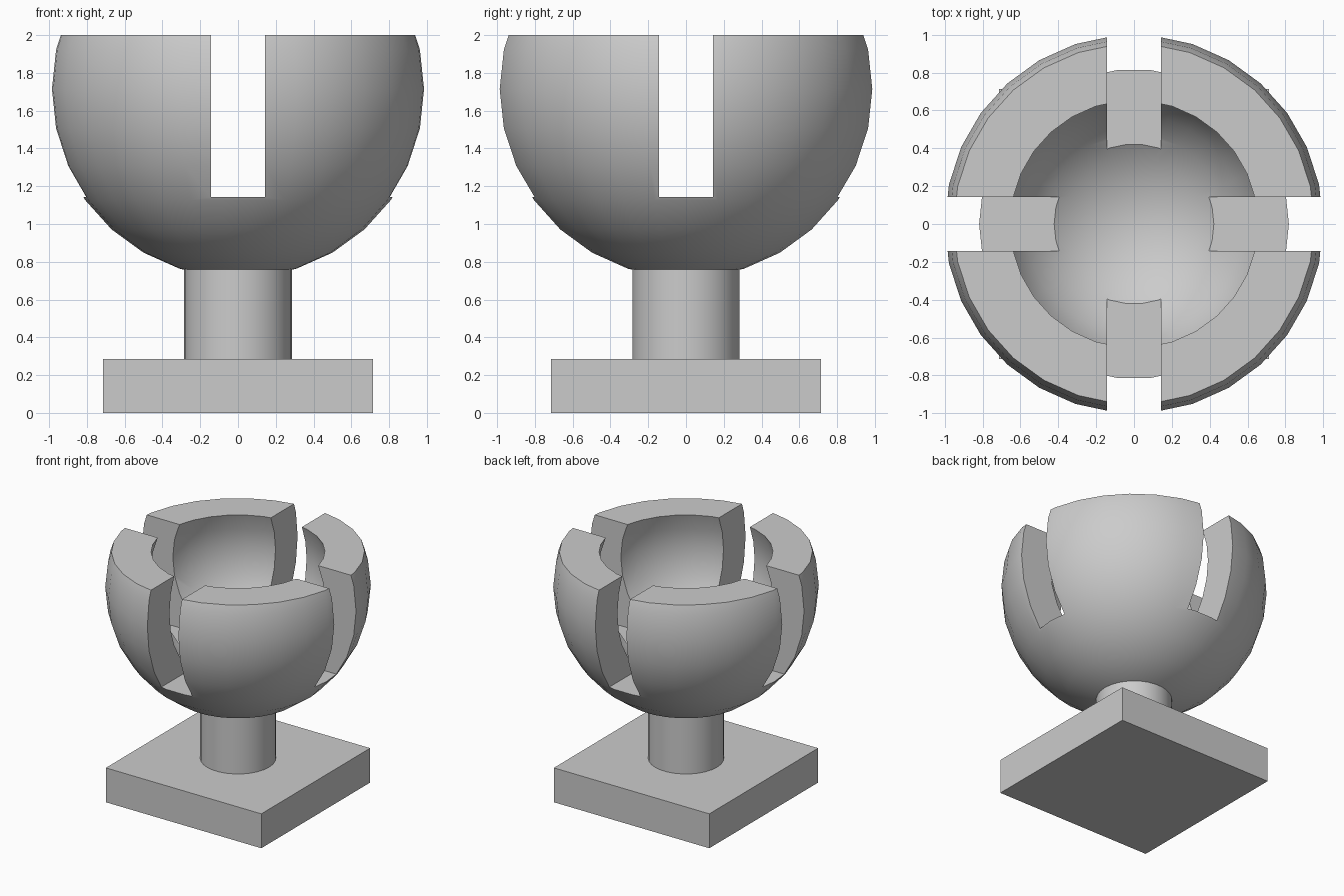
import bpy, bmesh
from math import sin, cos, pi, radians
from mathutils import Matrix

if "Cube" in bpy.data.objects:
    bpy.data.objects.remove(bpy.data.objects["Cube"])

U = 1 / 35          # design unit
SIDES = 30          # facets around every round part
CENTRE = 60 * U     # height of the bowl's sphere centre
RIM = 70 * U

grey = bpy.data.materials.new("plain grey")
grey.use_nodes = True
colour = (0.6, 0.6, 0.6, 1)
grey.diffuse_color = colour
grey.node_tree.nodes["Principled BSDF"].inputs["Base Color"].default_value = colour


def finish(name, bm):
    bmesh.ops.recalc_face_normals(bm, faces=bm.faces)
    mesh = bpy.data.meshes.new(name)
    bm.to_mesh(mesh)
    bm.free()
    mesh.materials.append(grey)
    obj = bpy.data.objects.new(name, mesh)
    bpy.context.collection.objects.link(obj)
    return obj


def box(name, x, y, z0, z1):
    bm = bmesh.new()
    size = Matrix.Diagonal((x, y, z1 - z0, 1))
    bmesh.ops.create_cube(bm, size=1, matrix=Matrix.Translation((0, 0, (z0 + z1) / 2)) @ size)
    return finish(name, bm)


def lathe(name, profile):
    bm = bmesh.new()
    verts = [bm.verts.new((r, 0, z)) for r, z in profile]
    edges = [bm.edges.new(pair) for pair in zip(verts, verts[1:])]
    bmesh.ops.spin(bm, geom=verts + edges, axis=(0, 0, 1), cent=(0, 0, 0),
                   angle=2 * pi, steps=SIDES)
    bmesh.ops.remove_doubles(bm, verts=bm.verts, dist=1e-5)
    return finish(name, bm)


def sphere_profile(radius):
    """Faceted sphere outline from the bottom pole up to the flat rim."""
    pts = [(radius * cos(radians(a)), CENTRE + radius * sin(radians(a)))
           for a in range(-84, 25, 12)]
    (r0, z0), (r1, z1) = pts[-2:]
    pts[-1] = (r0 + (r1 - r0) * (RIM - z0) / (z1 - z0), RIM)
    return [(0, pts[0][1])] + pts


def smooth(obj):
    bpy.ops.object.select_all(action='DESELECT')
    obj.select_set(True)
    bpy.context.view_layer.objects.active = obj
    bpy.ops.object.shade_smooth_by_angle(angle=radians(30))


# Square base and round stem
box("base", 50 * U, 50 * U, 0, 10 * U)
stem_top = 27 * U
stem = lathe("stem", [(0, 10 * U), (10 * U, 10 * U), (10 * U, stem_top), (0, stem_top)])
smooth(stem)

# Thick open bowl
bowl = lathe("bowl", sphere_profile(35 * U) + sphere_profile(25 * U)[::-1])

# Crossed slots cut through the bowl wall
for name, x, y in (("slot_cutter_x", 80, 10), ("slot_cutter_y", 10, 80)):
    cutter = box(name, x * U, y * U, 40 * U, 80 * U)
    cutter.hide_render = True
    mod = bowl.modifiers.new("slot", 'BOOLEAN')
    mod.operation = 'DIFFERENCE'
    mod.solver = 'EXACT'
    mod.object = cutter
    bpy.context.view_layer.objects.active = bowl
    bpy.ops.object.modifier_apply(modifier=mod.name)
    bpy.data.objects.remove(cutter)
smooth(bowl)
